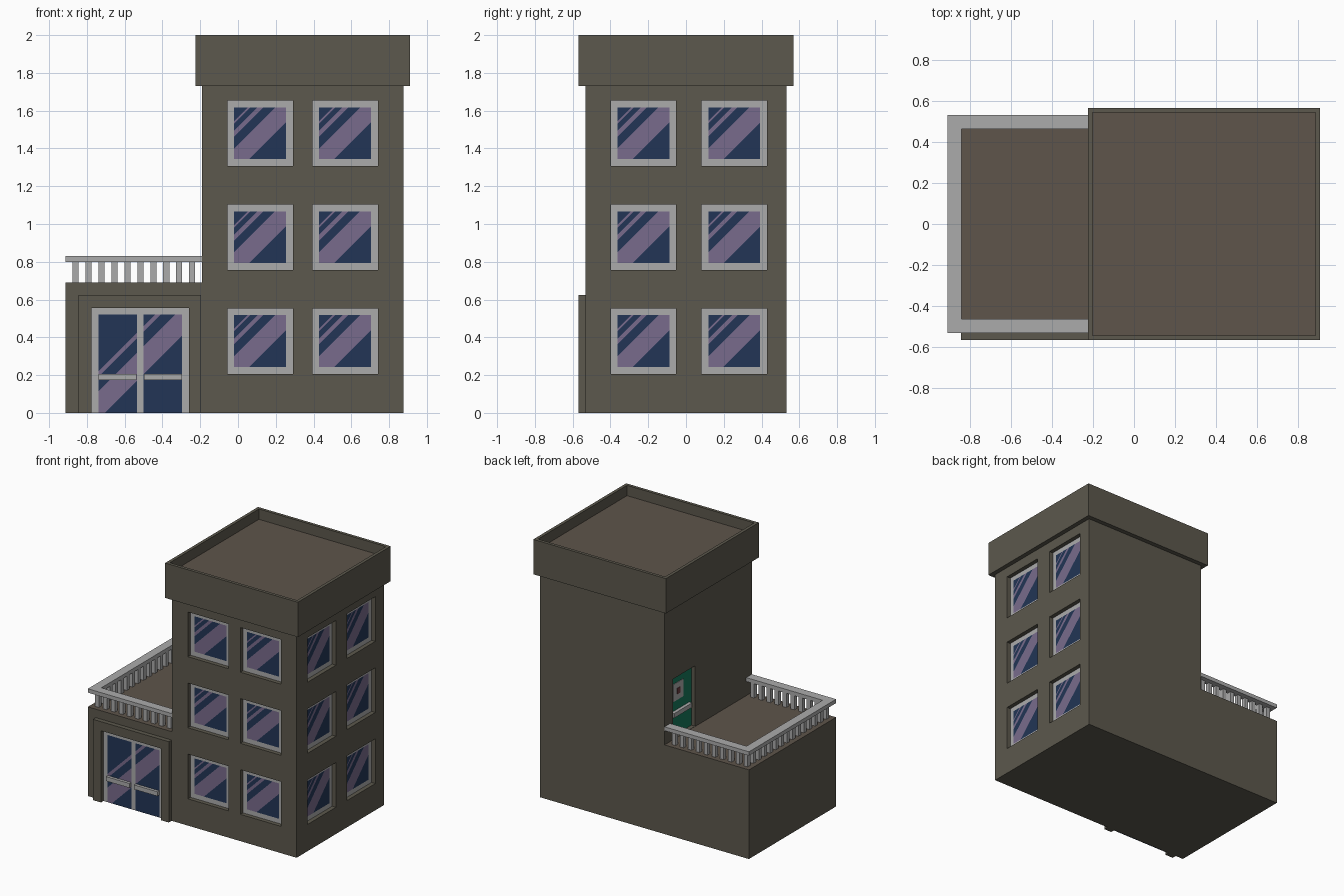
import bpy, bmesh, math
from mathutils import Matrix, Vector

if "Cube" in bpy.data.objects:
    bpy.data.objects.remove(bpy.data.objects["Cube"], do_unlink=True)


def material(name, rgb):
    m = bpy.data.materials.new(name)
    m.use_nodes = True
    m.diffuse_color = (*rgb, 1)
    bsdf = next(n for n in m.node_tree.nodes if n.type == 'BSDF_PRINCIPLED')
    bsdf.inputs["Base Color"].default_value = (*rgb, 1)
    bsdf.inputs["Roughness"].default_value = 0.9
    return m


WALL = material("olive_wall", (0.107, 0.098, 0.074))
ROOF = material("brown_roofing", (0.112, 0.089, 0.070))
GREY = material("light_grey", (0.410, 0.410, 0.410))
GLASS = material("navy_glass", (0.016, 0.036, 0.093))
SHINE = material("mauve_reflection", (0.190, 0.148, 0.265))
GREEN = material("door_green", (0.008, 0.190, 0.105))
MAROON = material("maroon_mark", (0.150, 0.050, 0.055))


def finish(name, bm, mats, matrix=Matrix()):
    me = bpy.data.meshes.new(name)
    bm.to_mesh(me)
    bm.free()
    for m in mats:
        me.materials.append(m)
    ob = bpy.data.objects.new(name, me)
    ob.matrix_world = matrix
    bpy.context.collection.objects.link(ob)
    return ob


def add_box(bm, x0, x1, y0, y1, z0, z1):
    m = Matrix.Translation(((x0 + x1) / 2, (y0 + y1) / 2, (z0 + z1) / 2))
    m = m @ Matrix.Diagonal((x1 - x0, y1 - y0, z1 - z0, 1))
    bmesh.ops.create_cube(bm, size=1, matrix=m)


def boxes(name, dims, mat, matrix=Matrix()):
    bm = bmesh.new()
    for d in dims:
        add_box(bm, *d)
    return finish(name, bm, [mat], matrix)


def extrude_profile(points, y0, y1):
    """Closed solid from an x-z outline drawn along y."""
    bm = bmesh.new()
    face = bm.faces.new([bm.verts.new((x, y0, z)) for x, z in points])
    ext = bmesh.ops.extrude_face_region(bm, geom=[face])
    verts = [g for g in ext["geom"] if isinstance(g, bmesh.types.BMVert)]
    bmesh.ops.translate(bm, vec=(0, y1 - y0, 0), verts=verts)
    bmesh.ops.recalc_face_normals(bm, faces=bm.faces)
    return bm


def panel(name, w, h, mats, rule, cuts, matrix):
    """Flat panel facing local -y, cut along (x, z, offset) lines and coloured by rule."""
    bm = bmesh.new()
    bm.faces.new([bm.verts.new((x, 0, z)) for x, z in ((0, 0), (w, 0), (w, h), (0, h))])
    for a, b, c in cuts:
        n = Vector((a, 0, b))
        bmesh.ops.bisect_plane(bm, geom=bm.verts[:] + bm.edges[:] + bm.faces[:],
                               plane_co=n * c / n.length_squared, plane_no=n.normalized())
    for f in bm.faces:
        p = f.calc_center_median()
        f.material_index = rule(p.x, p.z)
    return finish(name, bm, mats, matrix)


def wall_matrix(x, y, z, turn):
    return Matrix.Translation((x, y, z)) @ Matrix.Rotation(math.radians(turn), 4, 'Z')


# Main dimensions
TX0, TX1, TY = -0.19, 0.875, 0.533      # tower
AX0, AZ = -0.912, 0.69                  # low wing and its terrace
TZ, RECESS = 1.73, 0.035
WIN, BORDER = 0.346, 0.036
WIN_Z = (0.38, 0.93, 1.48)
FRONT_X, SIDE_Y = (0.117, 0.567), (-0.225, 0.256)
DOOR_Y0, DOOR_Y1, DOOR_H = 0.16, 0.43, 0.47

# Building shell: L-shaped body with recessed window and door openings
shell = finish("building_walls", extrude_profile(
    [(AX0, 0), (TX1, 0), (TX1, TZ), (TX0, TZ), (TX0, AZ), (AX0, AZ)], -TY, TY), [WALL, ROOF])
r = WIN / 2
holes = [(x - r, x + r, -TY - 0.1, -TY + RECESS, z - r, z + r) for x in FRONT_X for z in WIN_Z]
holes += [(TX1 - RECESS, TX1 + 0.1, y - r, y + r, z - r, z + r) for y in SIDE_Y for z in WIN_Z]
holes.append((TX0 - 0.1, TX0 + RECESS, DOOR_Y0, DOOR_Y1, AZ + 0.002, AZ + DOOR_H))
cutter = boxes("opening_cutter", holes, WALL)
cutter.hide_render = True
mod = shell.modifiers.new("openings", 'BOOLEAN')
mod.operation, mod.solver, mod.object = 'DIFFERENCE', 'EXACT', cutter
bpy.context.view_layer.update()
shell.data = bpy.data.meshes.new_from_object(
    shell.evaluated_get(bpy.context.evaluated_depsgraph_get()))
shell.modifiers.clear()
bpy.data.objects.remove(cutter, do_unlink=True)
for p in shell.data.polygons:           # terrace floor in roofing colour
    p.material_index = int(p.normal.z > 0.9 and abs(p.center.z - AZ) < 0.01 and p.center.x < TX0)

# Roof cap with a sunken deck
bm = bmesh.new()
add_box(bm, -0.226, 0.91, -0.568, 0.568, TZ, 2.0)
top = max(bm.faces, key=lambda f: f.calc_center_median().z)
bmesh.ops.inset_region(bm, faces=[top], thickness=0.034)
deck = bmesh.ops.extrude_discrete_faces(bm, faces=[top])["faces"][0]
bmesh.ops.translate(bm, vec=(0, 0, -0.08), verts=deck.verts)
rim = [v.co.copy() for v in deck.verts]
bmesh.ops.delete(bm, geom=[f for f in bm.faces if f.calc_area() < 1e-9], context='FACES')
bmesh.ops.recalc_face_normals(bm, faces=bm.faces)
for f in bm.faces:
    c = f.calc_center_median()
    f.material_index = int(abs(c.z - 1.92) < 0.005)
finish("roof_cap", bm, [WALL, ROOF])


# Windows: frame, glass and diagonal reflections in one panel
def window_rule(x, z):
    if not (BORDER < x < WIN - BORDER and BORDER < z < WIN - BORDER):
        return 0
    w = (z - x) / (WIN - 2 * BORDER)
    return 2 if -0.29 < w < 0.21 or 0.44 < w < 0.55 or 0.69 < w < 0.74 else 1


glass = WIN - 2 * BORDER
win_cuts = [(1, 0, BORDER), (1, 0, WIN - BORDER), (0, 1, BORDER), (0, 1, WIN - BORDER)]
win_cuts += [(-1, 1, s * glass) for s in (-0.29, 0.21, 0.44, 0.55, 0.69, 0.74)]
inset = RECESS - 0.003
for i, z in enumerate(WIN_Z):
    for j in range(2):
        panel(f"front_window_{i}_{j}", WIN, WIN, [GREY, GLASS, SHINE], window_rule, win_cuts,
              wall_matrix(FRONT_X[j] - r, -TY + inset, z - r, 0))
        panel(f"side_window_{i}_{j}", WIN, WIN, [GREY, GLASS, SHINE], window_rule, win_cuts,
              wall_matrix(TX1 - inset, SIDE_Y[j] - r, z - r, 90))

# Entrance surround
PX0, PX1, PZ = -0.775, -0.26, 0.555
finish("entrance_surround", extrude_profile(
    [(-0.845, 0), (PX0, 0), (PX0, PZ), (PX1, PZ), (PX1, 0), (-0.195, 0),
     (-0.195, 0.625), (-0.845, 0.625)], -0.568, -TY), [WALL])

# Glazed double door
DW, MID = PX1 - PX0, (PX1 - PX0) / 2


def door_rule(x, z):
    if x < 0.036 or x > DW - 0.036 or abs(x - MID) < 0.018 or z > PZ - 0.035:
        return 0
    w = z - (x - 0.036)
    return 2 if -0.035 < w < 0.115 or 0.19 < w < 0.22 else 1


door_cuts = [(1, 0, c) for c in (0.036, MID - 0.018, MID + 0.018, DW - 0.036)]
door_cuts += [(0, 1, PZ - 0.035)]
door_cuts += [(-1, 1, c - 0.036) for c in (-0.035, 0.115, 0.19, 0.22)]
panel("entrance_doors", DW, PZ, [GREY, GLASS, SHINE], door_rule, door_cuts,
      wall_matrix(PX0, -TY - 0.005, 0, 0))
boxes("entrance_push_bars", [(x, x + 0.2, -0.56, -TY - 0.004, 0.173, 0.207)
                             for x in (PX0 + 0.037, PX0 + MID + 0.02)], GREY)

# Terrace door with sign and push bar
DOORW = DOOR_Y1 - DOOR_Y0
m = wall_matrix(TX0 + inset, DOOR_Y1, AZ + 0.002, -90)
panel("terrace_door", DOORW, DOOR_H - 0.002, [GREEN], lambda x, z: 0, [], m)
boxes("terrace_door_sign", [(0.045, 0.17, -0.004, 0, 0.265, 0.40)], GREY, m)
boxes("terrace_door_mark", [(0.09, 0.13, -0.007, -0.003, 0.31, 0.355)], MAROON, m)
boxes("terrace_door_push_bar", [(0.025, DOORW - 0.025, -0.025, 0, 0.155, 0.19)], GREY, m)

# Terrace railing: handrail on three sides and square balusters
RW, Z0, Z1 = 0.068, 0.80, 0.83
IN = AX0 + RW
boxes("terrace_handrail", [
    (AX0, IN, -TY, TY, Z0, Z1),
    (IN, TX0, -TY, -TY + RW, Z0, Z1),
    (IN, TX0, TY - RW, TY, Z0, Z1)], GREY)
B, PITCH = 0.016, 0.0686
spots = [(-0.86 + PITCH * i, s * 0.481) for i in range(10) for s in (-1, 1)]
spots += [(-0.86, -0.481 + PITCH * i) for i in range(1, 14)]
boxes("terrace_balusters", [(x - B, x + B, y - B, y + B, AZ, Z0) for x, y in spots], GREY)
